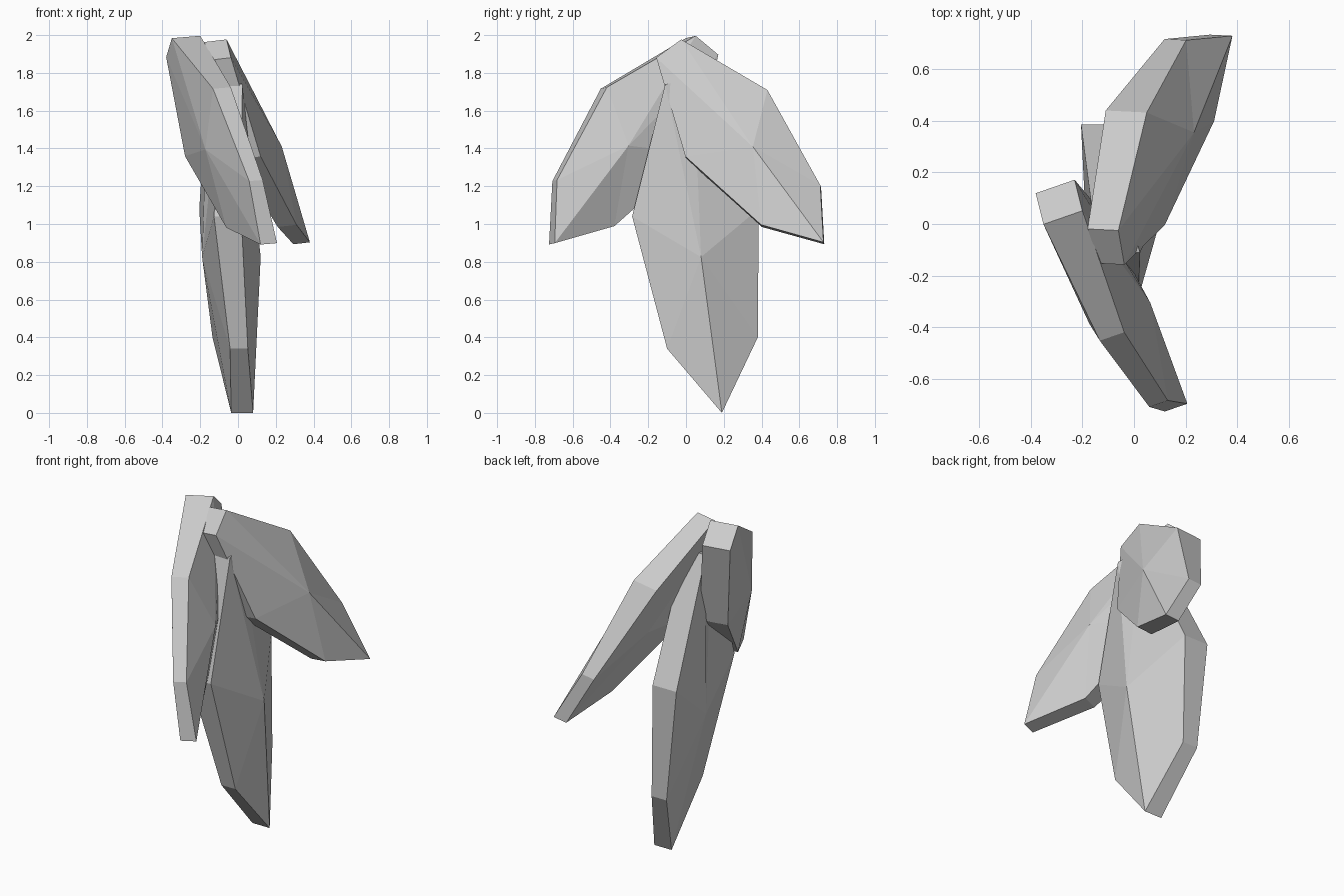
import bpy, bmesh
from mathutils import Vector


def leaf(name, across, heart, rim):
    """Thick faceted leaf: a centre-plane rim, thickened and domed on both sides.
    heart and rim points are (x, y, z, half thickness)."""
    n = Vector(across).normalized()
    bm = bmesh.new()
    rings, peaks = [], []
    for side in (1, -1):
        rings.append([bm.verts.new(Vector(p[:3]) + n * side * p[3]) for p in rim])
        peaks.append(bm.verts.new(Vector(heart[:3]) + n * side * heart[3]))
    for i in range(len(rim)):
        j = (i + 1) % len(rim)
        for ring, peak in zip(rings, peaks):
            bm.faces.new((ring[i], ring[j], peak))
        bm.faces.new((rings[0][i], rings[1][i], rings[1][j], rings[0][j]))
    bmesh.ops.recalc_face_normals(bm, faces=bm.faces[:])
    mesh = bpy.data.meshes.new(name)
    bm.to_mesh(mesh)
    bm.free()
    bpy.context.collection.objects.link(bpy.data.objects.new(name, mesh))


# Rim order: stem end (2), one shoulder, lower edge, tip, other lower edge, shoulder
leaf("front_leaf", (0.95, 0.33, 0.08), (-0.055, -0.345, 1.405, 0.125),
     [(-0.305, 0.145, 1.89, 0.08), (-0.275, 0.025, 1.99, 0.08),
      (-0.085, -0.435, 1.72, 0.05), (0.095, -0.695, 1.23, 0.038),
      (0.163, -0.71, 0.895, 0.046), (-0.015, -0.395, 0.985, 0.05),
      (-0.205, 0.025, 1.365, 0.08)])

leaf("back_leaf", (1, -0.05, 0.12), (0.115, 0.36, 1.395, 0.118),
     [(-0.085, -0.155, 1.875, 0.048), (-0.12, -0.022, 1.97, 0.06),
      (-0.03, 0.435, 1.70, 0.08), (0.16, 0.713, 1.20, 0.042),
      (0.337, 0.73, 0.898, 0.044), (0.26, 0.40, 0.99, 0.05),
      (0.055, 0.0, 1.35, 0.065)])

leaf("hanging_leaf", (1, 0, 0), (-0.035, 0.08, 0.825, 0.155),
     [(-0.035, -0.11, 1.74, 0.058), (-0.09, 0.04, 1.77, 0.07),
      (-0.125, 0.385, 1.08, 0.08), (-0.085, 0.38, 0.40, 0.05),
      (0.022, 0.19, 0.0, 0.058), (0.005, -0.10, 0.34, 0.047),
      (-0.055, -0.285, 1.04, 0.072)])
